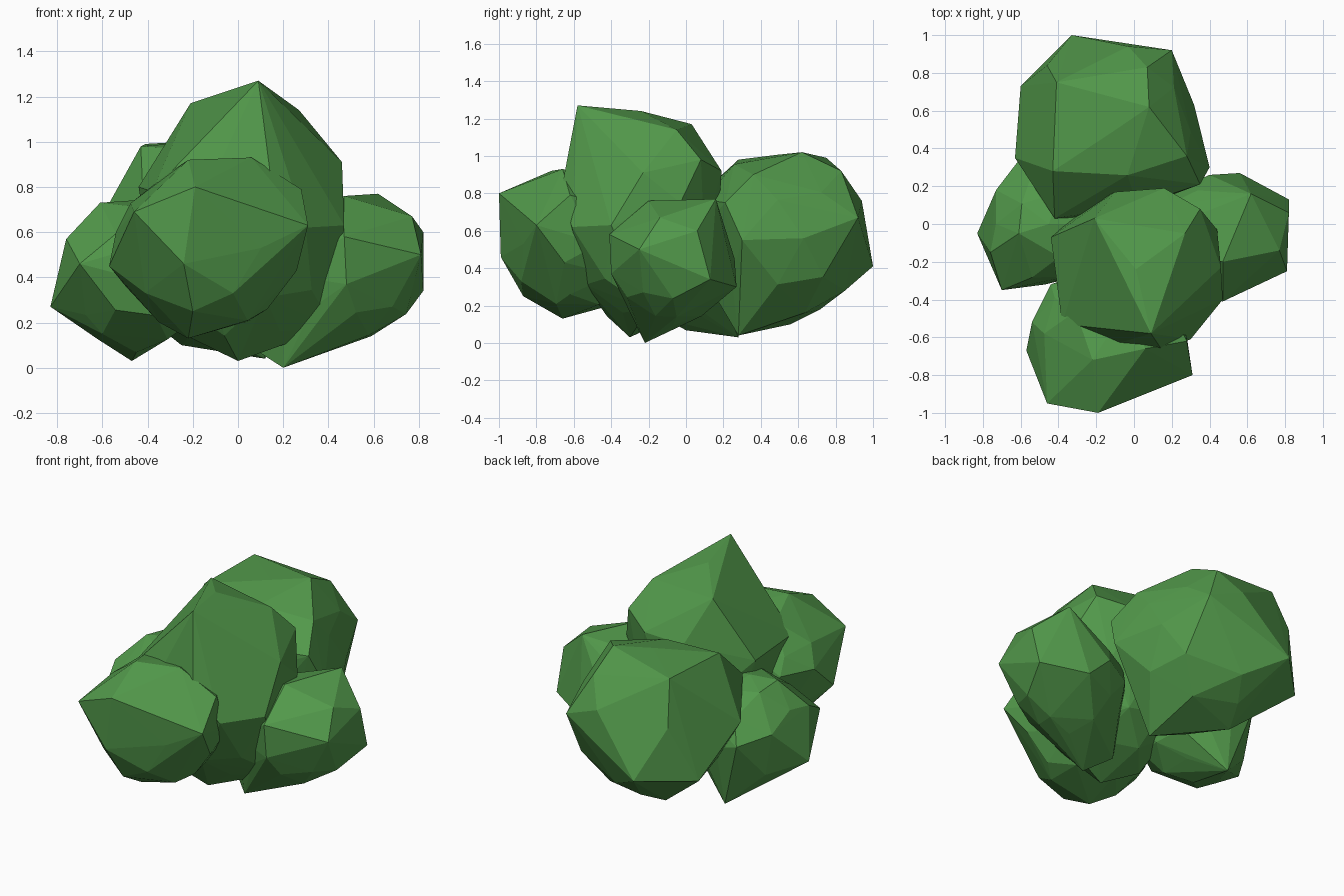
import bpy, bmesh, random
from mathutils import Vector

leaf = bpy.data.materials.new("leaf_green")
leaf.diffuse_color = (0.085, 0.32, 0.07, 1)


def clump(name, centre, radii, seed, corners):
    """Faceted leaf clump: jittered icosphere, vertices pulled to set corners, dents filled."""
    rnd = random.Random(seed)
    bpy.ops.mesh.primitive_ico_sphere_add(subdivisions=2, radius=1)
    ob = bpy.context.object
    ob.name = ob.data.name = name
    c, r = Vector(centre), Vector(radii)
    verts = list(ob.data.vertices)
    dirs = [v.co.normalized() for v in verts]
    for v in verts:
        v.co = c + v.co * r * rnd.uniform(0.94, 1.0)
    free = set(range(len(verts)))
    for p in map(Vector, corners):
        d = Vector([(p[k] - c[k]) / r[k] for k in range(3)]).normalized()
        best = min(free, key=lambda i: (dirs[i] - d).length)
        free.discard(best)
        verts[best].co = p
    # Convex skin over the points
    bm = bmesh.new()
    for v in verts:
        bm.verts.new(v.co)
    res = bmesh.ops.convex_hull(bm, input=bm.verts[:])
    loose = {g for g in res["geom_interior"] + res["geom_unused"]
             if isinstance(g, bmesh.types.BMVert)}
    bmesh.ops.delete(bm, geom=list(loose), context='VERTS')
    bmesh.ops.recalc_face_normals(bm, faces=bm.faces[:])
    bm.to_mesh(ob.data)
    bm.free()
    ob.data.materials.append(leaf)


# Tall middle clump with its pointed crown
clump("middle_clump", (0.01, -0.22, 0.57), (0.44, 0.41, 0.51), 1, [
    (0.09, -0.58, 1.27), (0.01, -0.24, 1.24), (-0.21, 0.03, 1.17), (0.16, 0.19, 0.92),
    (0.27, -0.05, 1.14), (0.46, -0.23, 0.91), (0.47, -0.40, 0.63), (-0.44, -0.07, 0.80),
    (-0.38, -0.53, 0.78), (0.15, -0.67, 0.80), (-0.12, -0.64, 0.82), (0.42, -0.20, 0.18),
    (0.0, -0.30, 0.03), (0.35, 0.08, 0.98), (0.30, -0.61, 0.62), (-0.10, 0.17, 0.90),
    (0.44, -0.03, 0.75)])

# Large back clump
clump("back_clump", (-0.11, 0.49, 0.56), (0.47, 0.47, 0.47), 2, [
    (-0.33, 1.0, 0.41), (-0.03, 0.94, 0.76), (0.20, 0.92, 0.67), (0.07, 0.83, 0.92),
    (0.08, 0.62, 1.02), (-0.41, 0.75, 0.99), (-0.43, 0.28, 0.98), (-0.63, 0.35, 0.62),
    (-0.60, 0.73, 0.38), (0.40, 0.30, 0.55), (0.28, 0.36, 0.90), (-0.10, 0.85, 0.28),
    (-0.25, 0.56, 0.10), (-0.42, 0.03, 0.75), (0.12, 0.28, 0.04), (0.35, 0.21, 0.75),
    (-0.46, 0.84, 0.72)])

# Front clump
clump("front_clump", (-0.13, -0.58, 0.53), (0.42, 0.38, 0.39), 3, [
    (-0.19, -1.0, 0.80), (-0.46, -0.95, 0.69), (-0.22, -0.72, 0.92), (0.06, -0.66, 0.93),
    (0.28, -0.62, 0.79), (0.31, -0.80, 0.63), (-0.24, -0.99, 0.46), (-0.57, -0.67, 0.45),
    (-0.22, -0.66, 0.13), (0.13, -0.62, 0.26), (-0.20, -0.87, 0.25), (0.26, -0.65, 0.43),
    (-0.54, -0.52, 0.60), (-0.44, -0.32, 0.60)])

# Right clump
clump("right_clump", (0.43, -0.07, 0.41), (0.37, 0.32, 0.33), 4, [
    (0.82, 0.13, 0.34), (0.82, 0.06, 0.60), (0.81, -0.25, 0.50), (0.62, 0.16, 0.77),
    (0.47, -0.20, 0.76), (0.77, -0.14, 0.67), (0.56, 0.27, 0.30), (0.40, 0.26, 0.45),
    (0.47, -0.41, 0.58), (0.48, -0.40, 0.37), (0.59, -0.05, 0.14), (0.20, -0.22, 0.0),
    (0.06, -0.12, 0.09)])

# Left clump
clump("left_clump", (-0.45, 0.0, 0.41), (0.34, 0.35, 0.35), 5, [
    (-0.83, -0.05, 0.27), (-0.76, -0.15, 0.57), (-0.73, 0.18, 0.50), (-0.61, -0.05, 0.73),
    (-0.70, -0.35, 0.46), (-0.47, -0.32, 0.40), (-0.60, 0.35, 0.45), (-0.47, 0.28, 0.03),
    (-0.60, -0.15, 0.15)])
